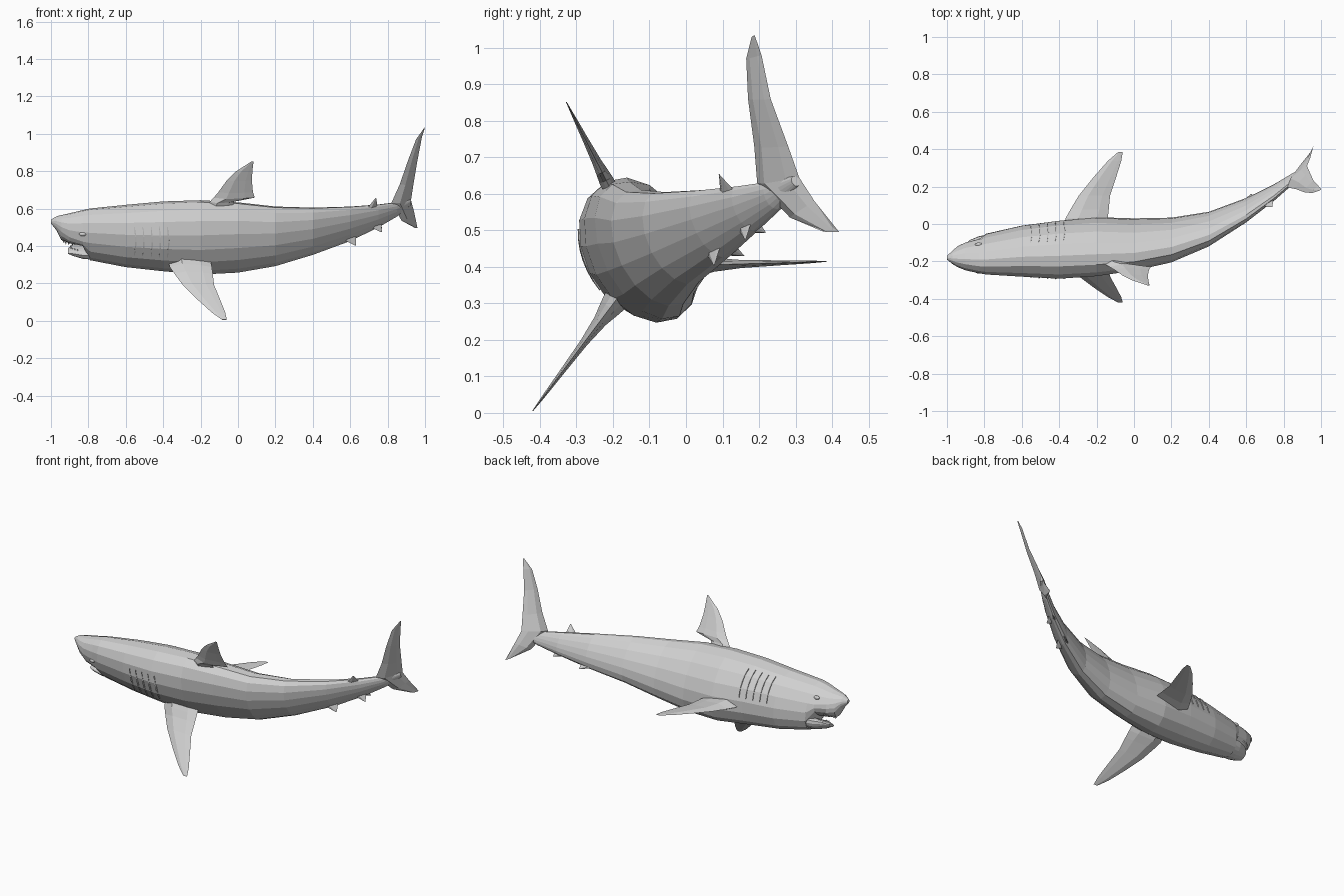
import bpy, bmesh
from math import sin, cos, pi, radians
from mathutils import Vector

if "Cube" in bpy.data.objects:
    bpy.data.objects.remove(bpy.data.objects["Cube"])

SKIN = bpy.data.materials.new("light grey skin")
SKIN.use_nodes = True
SKIN.diffuse_color = (.63, .63, .63, 1)
SKIN.node_tree.nodes["Principled BSDF"].inputs["Base Color"].default_value = SKIN.diffuse_color

# The swimming body is rolled: UP is its dorsal direction, SIDE its left
ROLL = radians(27)
UP = Vector((0, -sin(ROLL), cos(ROLL)))
SIDE = Vector((0, cos(ROLL), sin(ROLL)))
SIDES = 16


def finish(name, bm):
    bmesh.ops.recalc_face_normals(bm, faces=bm.faces)
    me = bpy.data.meshes.new(name)
    bm.to_mesh(me)
    bm.free()
    me.materials.append(SKIN)
    bpy.context.collection.objects.link(bpy.data.objects.new(name, me))


def loft(name, rings):
    """Skin closed rings of equal length and cap both ends."""
    bm = bmesh.new()
    loops = [[bm.verts.new(p) for p in ring] for ring in rings]
    n = len(rings[0])
    for a, b in zip(loops, loops[1:]):
        for i in range(n):
            j = (i + 1) % n
            bm.faces.new((a[i], a[j], b[j], b[i]))
    bm.faces.new(loops[0])
    bm.faces.new(loops[-1])
    finish(name, bm)


def on_section(sec, a):
    x, y, z, w, top, low = sec
    h = top if sin(a) > 0 else low
    return Vector((x, y, z)) + SIDE * w * cos(a) + UP * h * sin(a)


def ring(sec):
    return [on_section(sec, 2 * pi * i / SIDES) for i in range(SIDES)]


# Body sections: x, y, z, half width, height above, depth below
BODY = [
    (-1.0, -.18, .53, .010, .012, .010),
    (-.97, -.178, .518, .035, .042, .035),
    (-.945, -.175, .50, .052, .068, .072),
    (-.90, -.17, .48, .073, .10, .065),
    (-.83, -.163, .463, .088, .138, .055),
    (-.79, -.16, .46, .098, .15, .145),
    (-.60, -.145, .453, .127, .176, .175),
    (-.40, -.137, .45, .146, .198, .194),
    (-.20, -.12, .443, .142, .215, .208),
    (0.0, -.109, .443, .119, .206, .20),
    (.20, -.085, .45, .102, .174, .17),
    (.40, -.025, .473, .077, .144, .13),
    (.60, .075, .516, .052, .104, .098),
    (.75, .17, .558, .036, .07, .064),
    (.85, .243, .595, .027, .042, .04),
    (.925, .30, .635, .010, .015, .015),
]
loft("body", [ring(s) for s in BODY])


def skin_point(x, a, lift=0.0):
    """Point on the body at x and angle, lifted outwards."""
    for s, t in zip(BODY, BODY[1:]):
        if s[0] <= x <= t[0]:
            f = (x - s[0]) / (t[0] - s[0])
            mix = [p + (q - p) * f for p, q in zip(s, t)]
            mix[3:] = [r + lift for r in mix[3:]]
            return on_section(mix, a)


# Lower jaw of the open mouth
JAW = [
    (-.75, -.115, .378, .070, .02, .050),
    (-.83, -.124, .378, .062, .020, .042),
    (-.88, -.133, .381, .050, .016, .030),
    (-.910, -.140, .374, .028, .008, .010),
]
loft("lower_jaw", [ring(s) for s in JAW])

# Small teeth along both jaws
bm = bmesh.new()
for (cx, cy, cz), reach, width, tip in (((-.85, -.128, .392), .045, .042, .012),
                                        ((-.875, -.145, .432), .06, .042, -.012)):
    for i in range(9):
        a = radians(-80 + 20 * i)
        base = Vector((cx - reach * cos(a), cy, cz)) + SIDE * width * sin(a)
        b = [bm.verts.new(base + Vector((dx, 0, 0)) + SIDE * ds)
             for dx, ds in ((-.005, 0), (.004, -.006), (.004, .006))]
        apex = bm.verts.new(base + UP * tip)
        bm.faces.new(b)
        for k in range(3):
            bm.faces.new((b[k], b[(k + 1) % 3], apex))
finish("teeth", bm)


def fin(name, rows, normal):
    """Blade from rows of (leading point, trailing point, half thickness)."""
    rings = []
    for lead, trail, t in rows:
        lead, trail = Vector(lead), Vector(trail)
        front, back = lead.lerp(trail, .3), lead.lerp(trail, .75)
        off = normal * t
        rings.append([lead, front + off, back + off * .5, trail,
                      back - off * .5, front - off])
    loft(name, rings)


def flat_fin(name, root, direction, rows, normal):
    """Fin whose rows are (distance from root, leading x, trailing x, half thickness)."""
    root = Vector(root)
    fin(name, [(root + direction * d + Vector((x0, 0, 0)),
                root + direction * d + Vector((x1, 0, 0)), t)
               for d, x0, x1, t in rows], normal)


# Dorsal fin
flat_fin("dorsal_fin", (0, -.215, .63), UP, [
    (-.04, -.17, -.03, .022), (.008, -.15, -.02, .02), (.032, -.13, .09, .017),
    (.065, -.105, .08, .013), (.135, -.06, .074, .008),
    (.19, -.01, .077, .005), (.249, .072, .083, .001)], SIDE)

# Pectoral fins, thick where they join the shoulder
PECTORAL = [(-.09, -.38, -.15, .045), (-.02, -.365, -.14, .03), (.025, -.34, -.135, .019),
            (.10, -.295, -.128, .011), (.20, -.215, -.095, .007),
            (.285, -.14, -.068, .004), (.333, -.085, -.06, .001)]
right_way = Vector((0, -.60, -.80))
left_way = Vector((0, 1, .03)).normalized()
for name, root, way in (("right_pectoral_fin", (0, -.22, .272), right_way),
                        ("left_pectoral_fin", (0, .052, .405), left_way)):
    flat_fin(name, root, way, PECTORAL, way.cross(Vector((1, 0, 0))))

# Tail fin, swept round with the bend of the body
fin("tail_fin", [
    ((.945, .375, .497), (.96, .42, .495), .002),
    ((.875, .285, .535), (.942, .352, .58), .012),
    ((.82, .195, .63), (.925, .31, .645), .022),
    ((.865, .187, .73), (.938, .28, .73), .012),
    ((.91, .17, .86), (.96, .232, .86), .008),
    ((.952, .165, .97), (.983, .207, .98), .005),
    ((.995, .18, 1.03), (1.0, .188, 1.035), .001)],
    Vector((-.67, .69, .28)))


# Small fins near the tail: body angle, leading x, trailing x, tip x, tip length
def small_fin(name, angle, x0, x1, tip_x, reach):
    a = radians(angle)
    tip = skin_point(tip_x, a, reach)
    out = SIDE * cos(a) + UP * sin(a)
    fin(name, [(skin_point(x0, a, -.012), skin_point(x1, a, -.012), .008),
               (tip - Vector((.006, 0, 0)), tip, .001)],
        out.cross(Vector((.85, .5, .2))).normalized())


small_fin("second_dorsal_fin", 103, .69, .745, .74, .053)
small_fin("left_anal_fin", -92, .71, .765, .77, .02)
small_fin("right_anal_fin", -138, .71, .765, .77, .048)
small_fin("left_pelvic_fin", -78, .56, .63, .63, .025)
small_fin("right_pelvic_fin", -135, .56, .63, .63, .05)

# Gill slits and eyes on both sides
for side, flip in (("left", False), ("right", True)):
    def turn(deg):
        return radians(180 - deg if flip else deg)

    for k in range(5):
        x = -.553 + .044 * k
        rings = []
        for i in range(7):
            swell = sin(pi * i / 6)
            half = .001 + .003 * swell
            rings.append([skin_point(x + .006 * swell + dx, turn(-16 + 53 * i / 6), lift)
                          for dx, lift in ((-half, -.006), (-half, .003),
                                           (half, .001), (half, -.006))])
        loft(f"{side}_gill_slit_{k + 1}", rings)

    bm = bmesh.new()
    bmesh.ops.create_uvsphere(bm, u_segments=12, v_segments=8, radius=.014)
    bmesh.ops.scale(bm, vec=(1.4, .8, .8), verts=bm.verts)
    bmesh.ops.translate(bm, vec=skin_point(-.83, turn(18), -.003), verts=bm.verts)
    finish(f"{side}_eye", bm)
